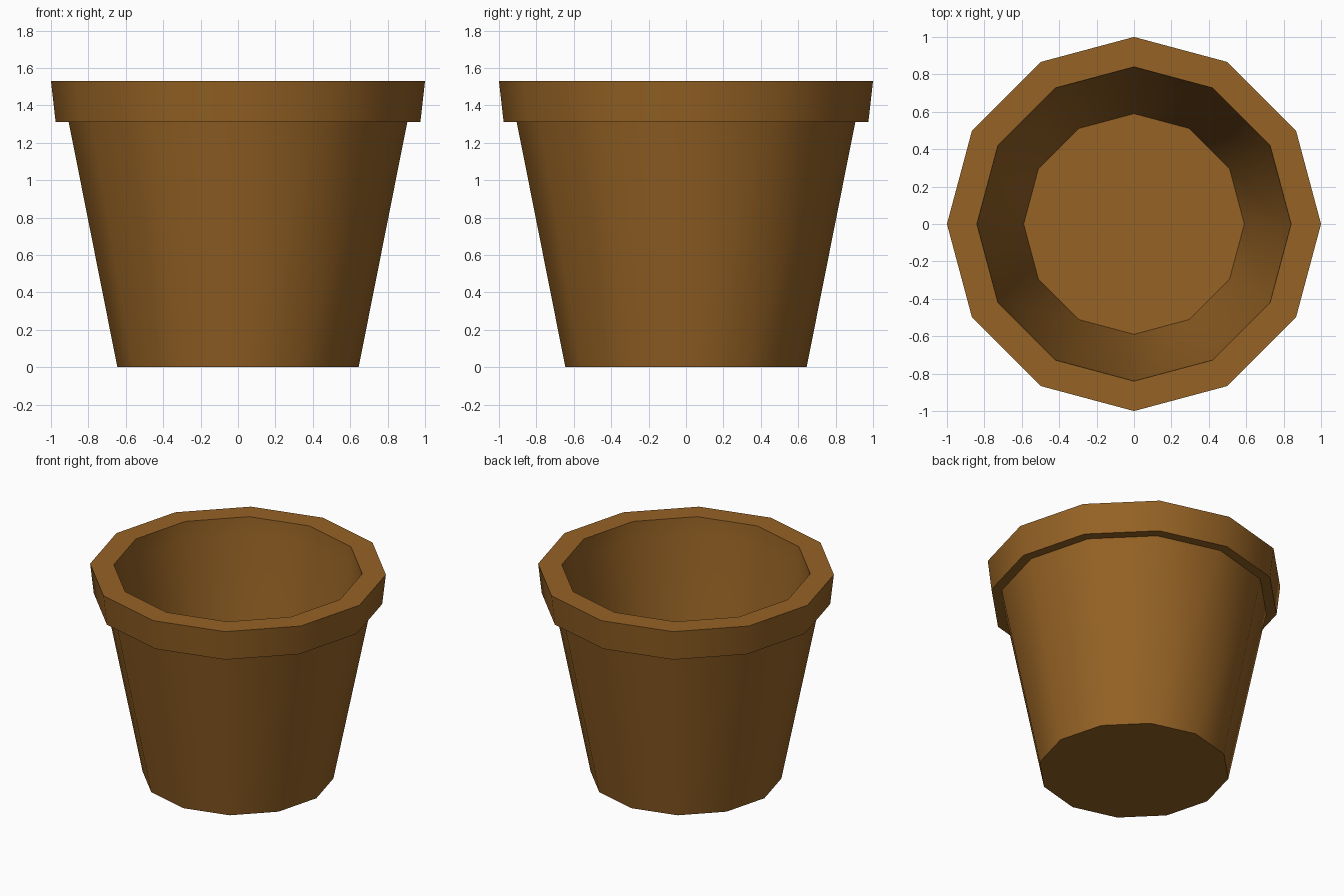
import bpy, bmesh, math

if "Cube" in bpy.data.objects:
    bpy.data.objects.remove(bpy.data.objects["Cube"])

SIDES = 12
# (radius, height) from the outer base, over the rim, down to the inner floor
PROFILE = [(0.645, 0.0), (0.905, 1.31), (0.975, 1.31), (1.0, 1.53),
           (0.84, 1.53), (0.83, 1.40), (0.59, 0.19)]

# Flower pot: revolve the profile into twelve-sided rings
bm = bmesh.new()
rings = []
for r, z in PROFILE:
    rings.append([bm.verts.new((r * math.cos(2 * math.pi * i / SIDES),
                                r * math.sin(2 * math.pi * i / SIDES), z))
                  for i in range(SIDES)])
for a, b in zip(rings, rings[1:]):
    for i in range(SIDES):
        j = (i + 1) % SIDES
        bm.faces.new((a[i], a[j], b[j], b[i]))

# Underside and inner floor
bm.faces.new(rings[0][::-1])
bm.faces.new(rings[-1])
bmesh.ops.recalc_face_normals(bm, faces=bm.faces[:])

mesh = bpy.data.meshes.new("flower_pot")
bm.to_mesh(mesh)
bm.free()
pot = bpy.data.objects.new("flower_pot", mesh)
bpy.context.collection.objects.link(pot)

# Brown clay
clay = bpy.data.materials.new("brown_clay")
clay.diffuse_color = (0.30, 0.122, 0.018, 1.0)
clay.use_nodes = True
clay.node_tree.nodes["Principled BSDF"].inputs["Base Color"].default_value = clay.diffuse_color
mesh.materials.append(clay)

# Smooth around the walls, sharp at the rim and base
bpy.context.view_layer.objects.active = pot
pot.select_set(True)
bpy.ops.object.shade_smooth_by_angle(angle=math.radians(40))
